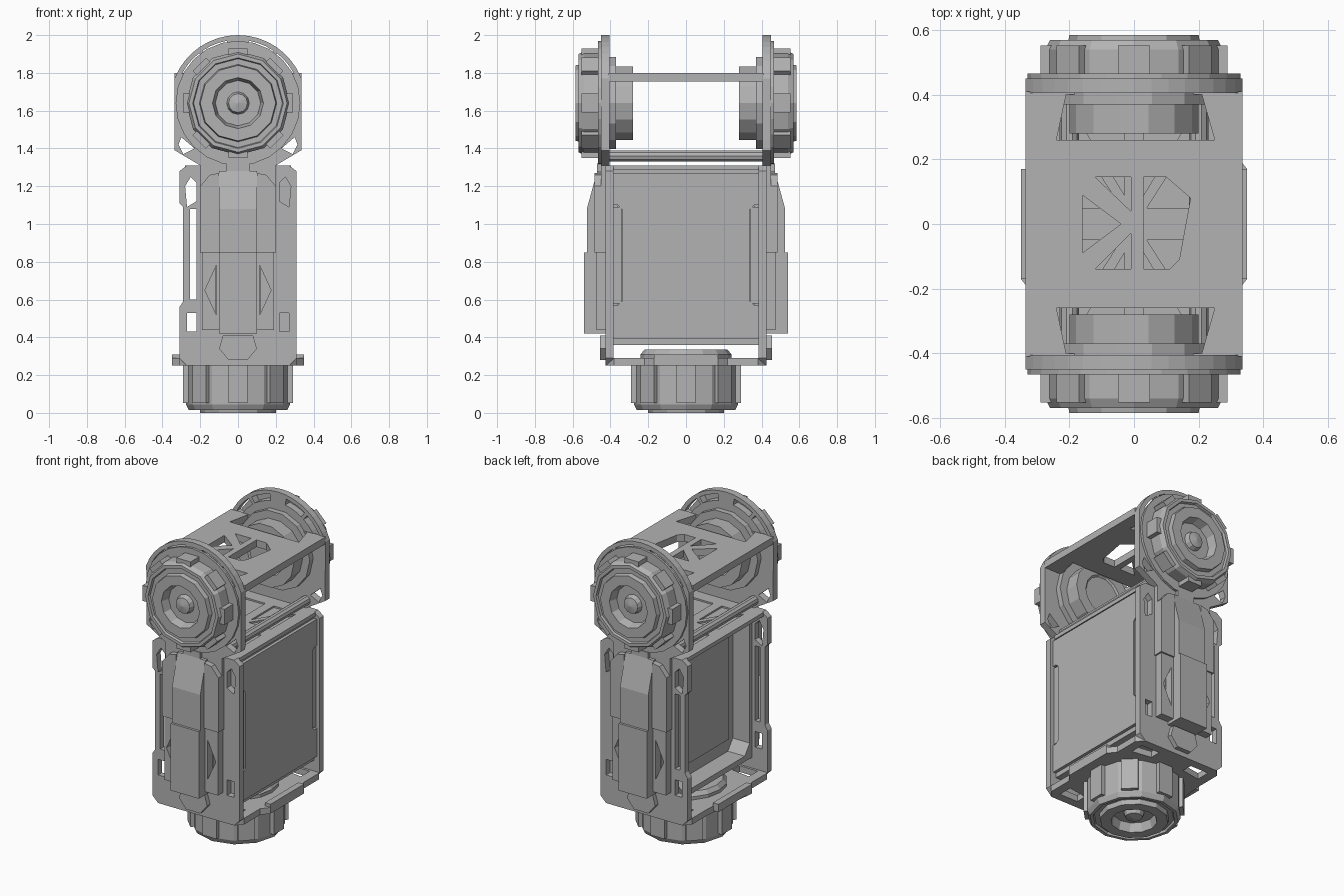
import bpy, bmesh
from math import sin, cos, pi, radians
from mathutils import Matrix, Vector

cube = bpy.data.objects.get("Cube")
if cube:
    bpy.data.objects.remove(cube, do_unlink=True)

GREY = bpy.data.materials.new("plain grey")
GREY.use_nodes = True
GREY.diffuse_color = (0.45, 0.45, 0.45, 1)
GREY.node_tree.nodes["Principled BSDF"].inputs["Base Color"].default_value = GREY.diffuse_color

# Drawing planes: FLAT = xy, FRONT = xz with depth towards -y, SIDE = yz with depth along x
FLAT = Matrix()
FRONT = Matrix.Rotation(pi / 2, 4, 'X')
SIDE = Matrix(((0, 0, 1, 0), (1, 0, 0, 0), (0, 1, 0, 0), (0, 0, 0, 1)))


def finish(name, bm, matrix=FLAT, mirror=""):
    """Turn a bmesh into an object, optionally mirrored over x and/or y."""
    bmesh.ops.transform(bm, matrix=matrix, verts=bm.verts)
    bmesh.ops.remove_doubles(bm, verts=bm.verts, dist=0.0001)
    bmesh.ops.recalc_face_normals(bm, faces=bm.faces)
    for f in bm.faces:
        f.smooth = False
    mesh = bpy.data.meshes.new(name)
    bm.to_mesh(mesh)
    bm.free()
    mesh.materials.clear()
    mesh.materials.append(GREY)
    obj = bpy.data.objects.new(name, mesh)
    bpy.context.collection.objects.link(obj)
    if mirror:
        mod = obj.modifiers.new("Mirror", 'MIRROR')
        mod.use_axis = ("x" in mirror, "y" in mirror, False)
        mod.use_mirror_merge = False
    return obj


def plate(name, loops, lo, hi, plane=FLAT, mirror=""):
    """Extrude an outline with holes from depth lo to hi."""
    curve = bpy.data.curves.new(name + "_outline", 'CURVE')
    curve.dimensions = '2D'
    curve.fill_mode = 'BOTH'
    curve.extrude = (hi - lo) / 2
    for loop in loops:
        spline = curve.splines.new('POLY')
        spline.points.add(len(loop) - 1)
        for p, (x, y) in zip(spline.points, loop):
            p.co = (x, y, 0, 1)
        spline.use_cyclic_u = True
    temp = bpy.data.objects.new(name + "_outline", curve)
    bpy.context.collection.objects.link(temp)
    deps = bpy.context.evaluated_depsgraph_get()
    mesh = bpy.data.meshes.new_from_object(temp.evaluated_get(deps))
    bm = bmesh.new()
    bm.from_mesh(mesh)
    bpy.data.objects.remove(temp, do_unlink=True)
    bpy.data.curves.remove(curve)
    bpy.data.meshes.remove(mesh)
    return finish(name, bm, plane @ Matrix.Translation((0, 0, (lo + hi) / 2)), mirror)


def box(name, x, y, z, mirror=""):
    bm = bmesh.new()
    bmesh.ops.create_cube(bm, size=1)
    size = Matrix.Diagonal((x[1] - x[0], y[1] - y[0], z[1] - z[0], 1))
    mid = Matrix.Translation((sum(x) / 2, sum(y) / 2, sum(z) / 2))
    return finish(name, bm, mid @ size, mirror)


def lathe(name, profile, sides, matrix, mirror=""):
    bm = bmesh.new()
    verts = [bm.verts.new((r, 0, h)) for r, h in profile]
    edges = [bm.edges.new(pair) for pair in zip(verts, verts[1:])]
    bmesh.ops.spin(bm, geom=verts + edges, axis=(0, 0, 1), cent=(0, 0, 0),
                   angle=2 * pi, steps=sides)
    return finish(name, bm, matrix, mirror)


def rect(x0, x1, y0, y1):
    return [(x0, y0), (x1, y0), (x1, y1), (x0, y1)]


def flip(loop):
    return [(-x, y) for x, y in reversed(loop)]


def arc(r, a0, a1, steps, cy=0):
    angles = [radians(a0 + (a1 - a0) * i / steps) for i in range(steps + 1)]
    return [(r * cos(a), cy + r * sin(a)) for a in angles]


def wheel(name, matrix, depth, mirror=""):
    """Twelve sided knob with stepped face and eight grip lugs."""
    d = depth
    face = [(0, d), (.05, d - .01), (.06, d - .04), (.12, d - .04), (.135, d + .015),
            (.2, d + .015), (.205, d - .015), (.235, d - .015), (.24, d),
            (.26, d), (.275, d - .03), (.275, 0), (0, 0)]
    lathe(name, face, 12, matrix, mirror)
    for i in range(8):
        lug = bmesh.new()
        bmesh.ops.create_cube(lug, size=1)
        place = (Matrix.Rotation(i * pi / 4, 4, 'Z') @ Matrix.Translation((.27, 0, d * .42))
                 @ Matrix.Diagonal((.04, .1, d * .84, 1)))
        finish(f"{name}_lug_{i + 1}", lug, matrix @ place, mirror)


HUB = 1.64
# Upper end plates: arched heads with rim slots
right_half = [(.2, 1.2), (.2, 1.31), (.335, 1.39)]
head = right_half + arc(.36, 21, 159, 16, HUB) + flip(right_half)
slots = [arc(.335, a, a + 24, 3, HUB) + arc(.295, a + 24, a, 3, HUB) for a in (28, 56, 100, 128)]
corner = [(.23, 1.4), (.29, 1.37), (.315, 1.42), (.3, 1.46)]
plate("head_plates", [head, corner, flip(corner)] + slots, .405, .45, FRONT, "y")
plate("head_rims", [arc(.33, 0, 345, 23, HUB)], .45, .465, FRONT, "y")

# Lower end plates: notched edge, long slot and lightening holes
outline = [(-.27, .25), (.27, .25), (.31, .29), (.31, 1.28), (.27, 1.31), (-.27, 1.31),
           (-.31, 1.28), (-.31, 1.11), (-.29, 1.09), (-.29, .59), (-.31, .56), (-.31, .29)]
hole_top = [(.22, 1.12), (.27, 1.09), (.28, 1.2), (.25, 1.25), (.22, 1.22)]
hole_low = rect(.22, .27, .43, .53)
truss = [(.12, .52), (.19, .67), (.12, .8)]
plate("body_end_plates", [outline, hole_top, flip(hole_top), hole_low, flip(hole_low),
      rect(-.255, -.22, .6, 1.08), truss, flip(truss)], .385, .425, FRONT, "y")

# Drive units on both ends
upper = [(-.42, .85), (-.525, .85), (-.525, 1.08), (-.47, 1.28), (-.42, 1.28)]
plate("drive_upper", [upper], -.1, .1, SIDE, "y")
shoulder = [(.1, .85), (.2, .85), (.2, 1.2), (.15, 1.26), (.1, 1.27)]
plate("drive_shoulder_right", [shoulder], .42, .485, FRONT, "y")
plate("drive_shoulder_left", [flip(shoulder)], .42, .485, FRONT, "y")
box("drive_lower", (-.1, .1), (-.54, -.42), (.42, .85), "y")
wing = rect(.1, .19, .44, .85)
wing_hole = [(.115, .52), (.175, .65), (.115, .78)]
plate("drive_wing_right", [wing, wing_hole], .42, .475, FRONT, "y")
plate("drive_wing_left", [flip(wing), flip(wing_hole)], .42, .475, FRONT, "y")
box("drive_cap", (-.06, .06), (-.47, -.42), (1.27, 1.32), "y")
plate("cable_guide", [[(-.05, .28), (.05, .28), (.1, .34), (.08, .41), (-.08, .41), (-.1, .34)]],
      .42, .455, FRONT, "y")

# Head wheels and inner bearings
wheel("head_wheel", Matrix.Translation((0, -.46, HUB)) @ FRONT, .11, "y")
bearing = [(0, .29), (.12, .29), (.13, .28), (.2, .28), (.2, .37), (.25, .37), (.25, .405), (0, .405)]
lathe("head_bearing", bearing, 14, Matrix.Translation((0, 0, HUB)) @ FRONT, "y")

# Bridge plate between the heads
notch = [(-.24, .26), (.25, .26), (.21, .4), (-.21, .4)]
notch_front = [(x, -y) for x, y in reversed(notch)]
cuts = [[(-.12, .145), (-.01, .145), (-.01, .04)], [(-.12, -.14), (-.01, -.03), (-.01, -.14)],
        [(-.16, .09), (-.04, 0), (-.16, -.09)],
        [(.03, .145), (.1, .145), (.175, .08), (.14, -.11), (.11, -.14), (.03, -.14)]]
plate("bridge_plate", [rect(-.335, .335, -.41, .41), notch, notch_front] + cuts, 1.755, 1.8)

# Cross rods under the heads
lathe("cross_rods", [(0, -.42), (.03, -.42), (.03, .42), (0, .42)], 10,
      Matrix.Translation((.2, 0, 1.36)) @ FRONT, "x")

# Body tray: open on one long side, with sloped lower corners
tray = [(-.385, .36), (.385, .36), (.385, 1.3), (-.385, 1.3)]
inside = [(-.31, .395), (.31, .395), (.36, .46), (.36, 1.26), (-.36, 1.26), (-.36, .46)]
plate("body_tray", [tray, inside], -.2, .27, SIDE)
box("body_core", (-.08, .26), (-.365, .365), (.39, 1.27))
box("core_cover", (-.095, -.07), (-.3, .3), (.48, 1.2))

# Closed side panel with clip notches
edge = [(.385, .39), (.385, .57), (.36, .57), (.34, .59), (.34, 1.08), (.36, 1.1),
        (.385, 1.1), (.385, 1.27)]
plate("side_panel", [edge + flip(edge)], .25, .29, SIDE)
box("panel_clips", (.25, .283), (.342, .385), (.58, 1.09), "y")

# Truss deck on top of the body
deck_cut = [(.04, .05), (.2, .05), (.2, .3)]
deck_cut2 = [(.03, .09), (.17, .32), (.03, .32)]
deck = [rect(-.28, .28, -.385, .385)]
for cut in (deck_cut, deck_cut2):
    lower = [(x, -y) for x, y in reversed(cut)]
    deck += [cut, flip(cut), lower, flip(lower)]
plate("body_deck", deck, 1.285, 1.31)

# Base plate, turntable ring and base wheel
quarter = [(.35, -.17), (.35, .17), (.31, .22), (.31, .38), (.27, .425)]
base = quarter + flip(quarter)[:3] + [(-.35, -.17), (-.31, -.22), (-.31, -.38), (-.27, -.425),
                                      (.27, -.425), (.31, -.38), (.31, -.22)]
pocket = [(.12, .3), (.25, .28), (.25, .37), (.12, .37)]
pocket_low = [(x, -y) for x, y in reversed(pocket)]
plate("base_plate", [base, pocket, flip(pocket), pocket_low, flip(pocket_low)], .25, .29)
box("base_lugs", (.31, .35), (-.17, .17), (.26, .31), "x")
lathe("turntable_ring", [(.14, .29), (.14, .335), (.22, .335), (.24, .31), (.24, .29)], 16, FLAT)
wheel("base_wheel", Matrix.Translation((0, 0, .25)) @ Matrix.Rotation(pi, 4, 'X'), .235)
